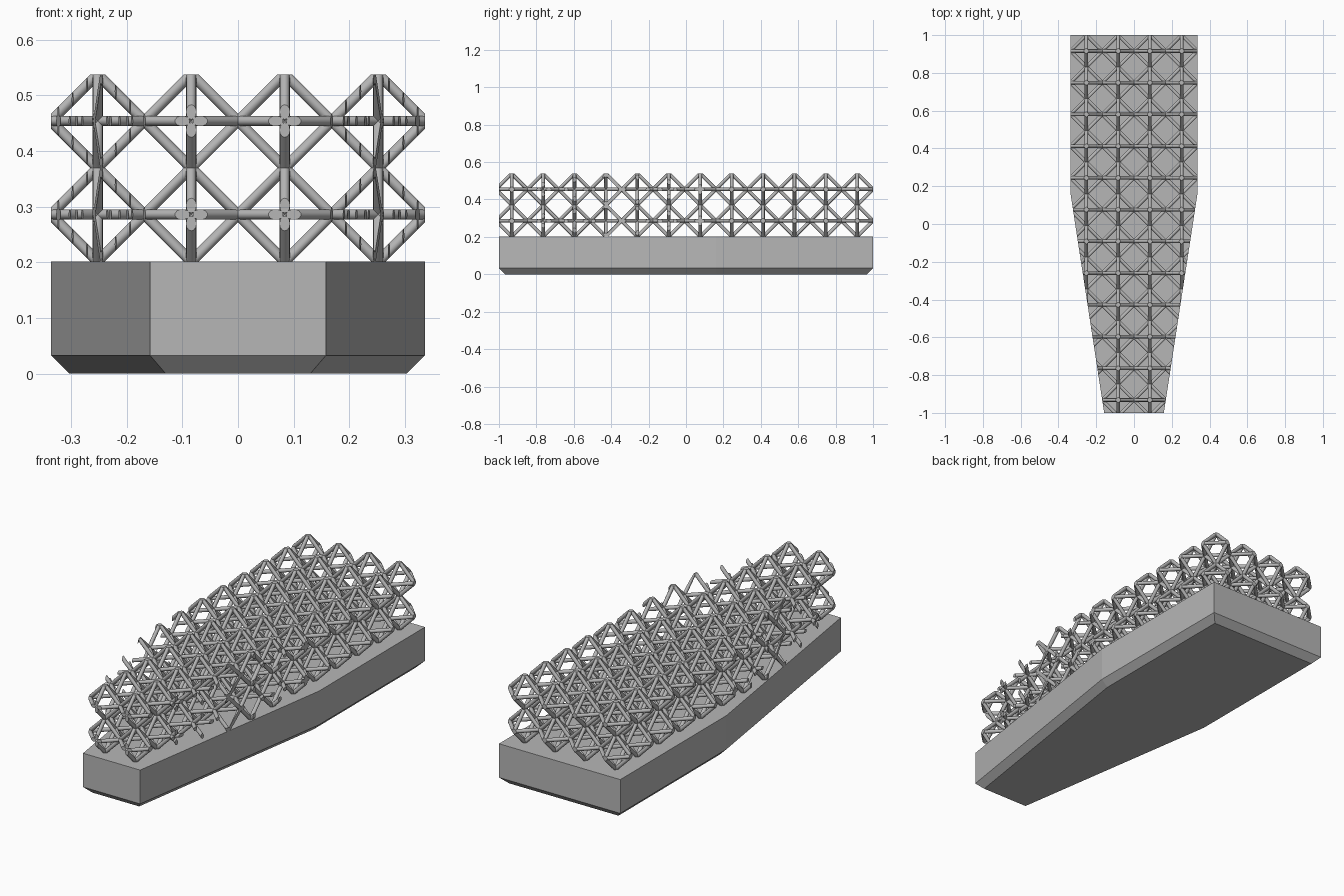
import bpy, bmesh, math
from mathutils import Vector, Matrix
from itertools import product

if "Cube" in bpy.data.objects:
    bpy.data.objects.remove(bpy.data.objects["Cube"], do_unlink=True)

HALF_W, NOSE_W, KINK_Y = 0.336, 0.158, 0.16   # plan outline
BASE_TOP, CHAMFER = 0.202, 0.033
CELL, RADIUS, SIDES = 0.168, 0.0095, 12       # lattice cell and strut
COLS, ROWS, LAYERS = 4, 12, 2

grey = bpy.data.materials.new("light_grey")
grey.use_nodes = True
grey.diffuse_color = (0.47, 0.47, 0.47, 1)
grey.node_tree.nodes["Principled BSDF"].inputs["Base Color"].default_value = grey.diffuse_color


def add_object(name, bm):
    bmesh.ops.recalc_face_normals(bm, faces=bm.faces)
    mesh = bpy.data.meshes.new(name)
    bm.to_mesh(mesh)
    bm.free()
    mesh.materials.append(grey)
    obj = bpy.data.objects.new(name, mesh)
    bpy.context.collection.objects.link(obj)
    return obj


def clip(bm, point, normal):
    """Cut away everything on the normal side and cap the open ends."""
    geom = bm.verts[:] + bm.edges[:] + bm.faces[:]
    cut = bmesh.ops.bisect_plane(bm, geom=geom, dist=1e-6, plane_co=point,
                                 plane_no=normal, clear_outer=True)["geom_cut"]
    edges = [e for e in cut if isinstance(e, bmesh.types.BMEdge) and e.is_boundary]
    if edges:
        bmesh.ops.edgeloop_fill(bm, edges=edges)


def strut(bm, a, b):
    """Round bar that runs a little past both nodes."""
    axis = b - a
    turn = Vector((0, 0, 1)).rotation_difference(axis).to_matrix().to_4x4()
    bmesh.ops.create_cone(bm, cap_ends=True, segments=SIDES, radius1=RADIUS, radius2=RADIUS,
                          depth=axis.length + 4 * RADIUS,
                          matrix=Matrix.Translation((a + b) / 2) @ turn)


# Base slab: tapered outline with a chamfered lower edge
def outline(inset):
    slope = (HALF_W - NOSE_W) / (KINK_Y + 1)
    slant = inset * math.sqrt(1 + slope * slope)
    nose = NOSE_W + slope * inset - slant
    kink = KINK_Y + (slant - inset) / slope
    half = [(nose, inset - 1), (HALF_W - inset, kink), (HALF_W - inset, 1 - inset)]
    return half + [(-x, y) for x, y in reversed(half)]


bm = bmesh.new()
rings = [[bm.verts.new((x, y, z)) for x, y in outline(inset)]
         for inset, z in ((CHAMFER, 0), (0, CHAMFER), (0, BASE_TOP))]
for low, high in zip(rings, rings[1:]):
    for i in range(len(low)):
        j = (i + 1) % len(low)
        bm.faces.new((low[i], low[j], high[j], high[i]))
bm.faces.new(rings[0])
bm.faces.new(rings[-1])
add_object("base_slab", bm)

# One octahedral cell, trimmed to its own box
bm = bmesh.new()
axes = [Vector(v) for v in ((1, 0, 0), (0, 1, 0), (0, 0, 1))]
for i, j in ((0, 1), (0, 2), (1, 2)):
    for s, t in product((-1, 1), repeat=2):
        strut(bm, axes[i] * s * CELL / 2, axes[j] * t * CELL / 2)
for axis, s in product(axes, (-1, 1)):
    clip(bm, axis * s * CELL / 2, axis * s)
cell = bpy.data.meshes.new("cell")
bm.to_mesh(cell)
bm.free()

# Repeat the cell over the slab
bm = bmesh.new()
for c, r, k in product(range(COLS), range(ROWS), range(LAYERS)):
    start = len(bm.verts)
    bm.from_mesh(cell)
    bm.verts.ensure_lookup_table()
    place = Vector(((c + 0.5) * CELL - HALF_W, 1 - (r + 0.5) * CELL, BASE_TOP + (k + 0.5) * CELL))
    bmesh.ops.translate(bm, verts=bm.verts[start:], vec=place)
bpy.data.meshes.remove(cell)

# Trim the lattice to the nose and the tapered flanks
clip(bm, (0, -1, 0), (0, -1, 0))
for side in (-1, 1):
    clip(bm, (side * NOSE_W, -1, 0), (side * (KINK_Y + 1), NOSE_W - HALF_W, 0))
lattice = add_object("octahedral_lattice", bm)

bpy.ops.object.select_all(action="DESELECT")
lattice.select_set(True)
bpy.context.view_layer.objects.active = lattice
bpy.ops.object.shade_smooth_by_angle(angle=math.radians(35))
